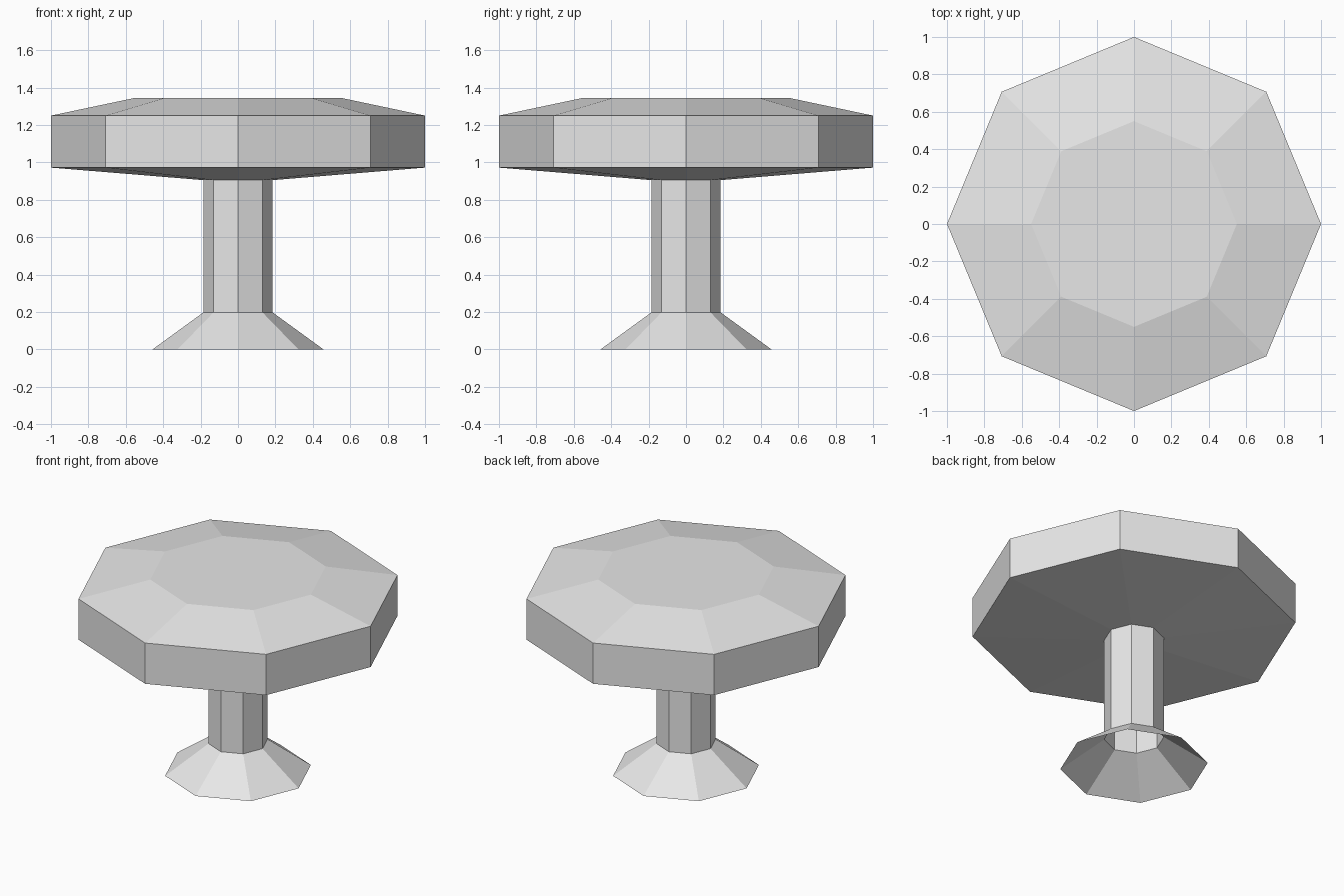
import bpy
import bmesh
from math import cos, sin, pi

SIDES = 8

cube = bpy.data.objects.get("Cube")
if cube:
    bpy.data.objects.remove(cube, do_unlink=True)

grey = bpy.data.materials.new("light_grey")
grey.use_nodes = True
grey.diffuse_color = (0.8, 0.8, 0.8, 1)
grey.node_tree.nodes["Principled BSDF"].inputs["Base Color"].default_value = (0.8, 0.8, 0.8, 1)


def octagon_shell(name, profile, cap_top=False):
    """Sweep a bottom-to-top list of (radius, z) around the z axis, flat shaded."""
    bm = bmesh.new()
    rings = [[bm.verts.new((r * cos(2 * pi * i / SIDES), r * sin(2 * pi * i / SIDES), z))
              for i in range(SIDES)] for r, z in profile]
    for low, high in zip(rings, rings[1:]):
        for i in range(SIDES):
            j = (i + 1) % SIDES
            bm.faces.new((low[i], low[j], high[j], high[i]))
    if cap_top:
        bm.faces.new(rings[-1])
    mesh = bpy.data.meshes.new(name)
    bm.to_mesh(mesh)
    bm.free()
    mesh.materials.append(grey)
    obj = bpy.data.objects.new(name, mesh)
    bpy.context.collection.objects.link(obj)
    return obj


# Flared foot, open underneath
octagon_shell("foot", [(0.457, 0), (0.185, 0.198)])

# Hollow column
octagon_shell("column", [(0.185, 0.198), (0.185, 0.905)])

# Tabletop: shallow underside, upright rim, wide bevel and flat centre
octagon_shell("tabletop",
              [(0.185, 0.905), (1, 0.972), (1, 1.25), (0.55, 1.345)],
              cap_top=True)
